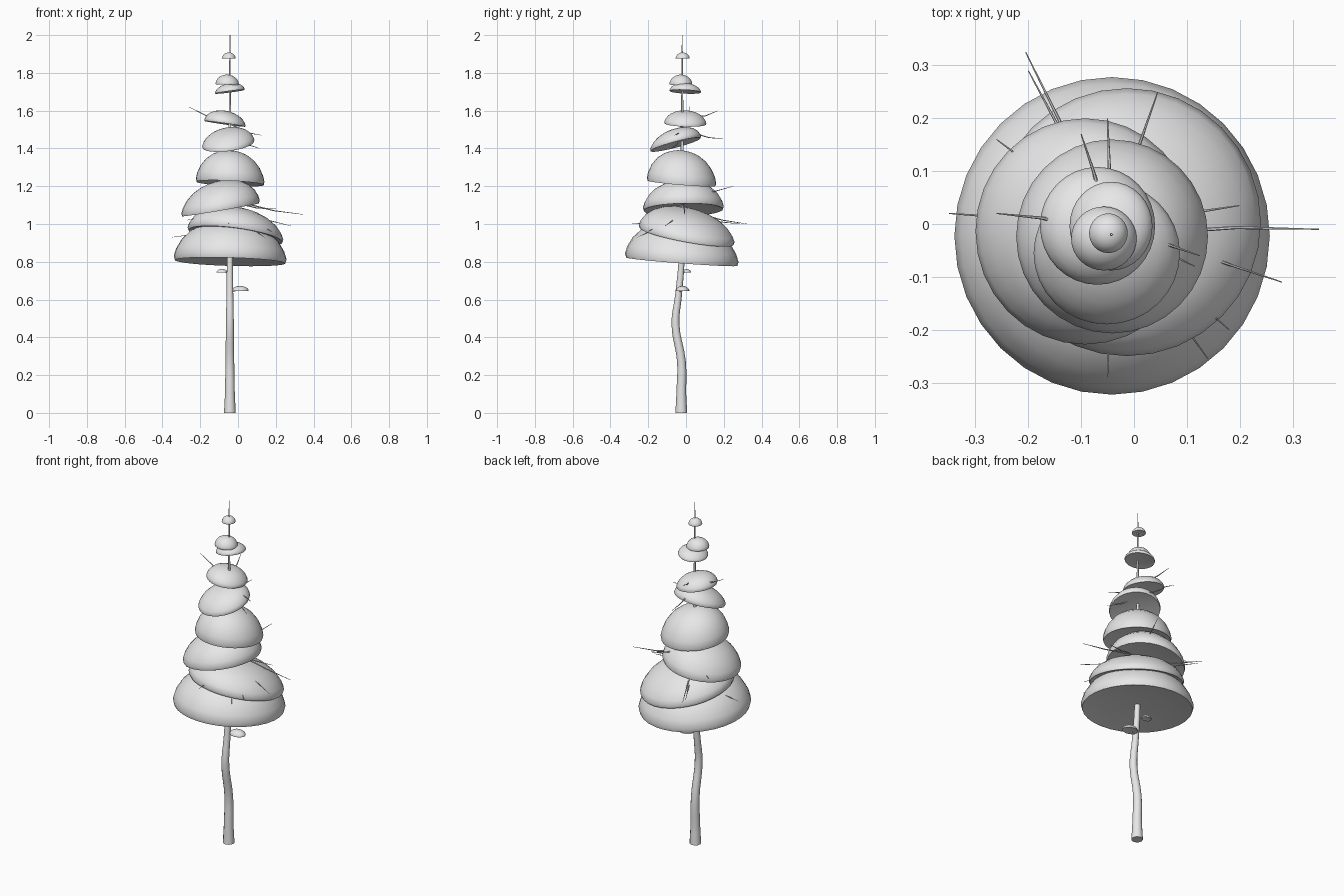
import bpy, bmesh, math
from mathutils import Vector

cube = bpy.data.objects.get("Cube")
if cube:
    bpy.data.objects.remove(cube, do_unlink=True)

grey = bpy.data.materials.new("light grey")
grey.use_nodes = True
grey.diffuse_color = (0.8, 0.8, 0.8, 1)
grey.node_tree.nodes["Principled BSDF"].inputs["Base Color"].default_value = (0.8, 0.8, 0.8, 1)


def finish(obj, angle=50):
    bpy.ops.object.select_all(action="DESELECT")
    obj.select_set(True)
    bpy.context.view_layer.objects.active = obj
    if obj.type == "CURVE":
        bpy.ops.object.convert(target="MESH")
    bpy.ops.object.shade_smooth_by_angle(angle=math.radians(angle))


# Tapered tube through (position, radius) points
def tube(name, points, sides=2, kind="POLY"):
    curve = bpy.data.curves.new(name, "CURVE")
    curve.dimensions = "3D"
    curve.bevel_depth = 1
    curve.bevel_resolution = sides
    curve.use_fill_caps = True
    curve.resolution_u = 4
    spline = curve.splines.new(kind)
    if kind == "BEZIER":
        spline.bezier_points.add(len(points) - 1)
        knots = spline.bezier_points
    else:
        spline.points.add(len(points) - 1)
        knots = spline.points
    for knot, (pos, radius) in zip(knots, points):
        if kind == "BEZIER":
            knot.co = pos
            knot.handle_left_type = knot.handle_right_type = "AUTO"
        else:
            knot.co = (*pos, 1)
        knot.radius = radius
    curve.materials.append(grey)
    obj = bpy.data.objects.new(name, curve)
    bpy.context.collection.objects.link(obj)
    finish(obj)


# Dome with a rounded rim and a hollowed underside, sheared to tilt
PROFILE = [(0.13, .99), (.3, .955), (.5, .87), (.7, .72), (.86, .51), (.96, .28),
           (1, .1), (.98, 0), (.9, .02), (.6, .07), (.2, .1)]


def foliage(name, x0, x1, y0, y1, z, height, slope_x=0, slope_y=0, segments=32):
    cx, cy, rx, ry = (x0 + x1) / 2, (y0 + y1) / 2, (x1 - x0) / 2, (y1 - y0) / 2
    bm = bmesh.new()

    def vert(r, t, a):
        dx, dy = rx * r * math.cos(a), ry * r * math.sin(a)
        return bm.verts.new((cx + dx, cy + dy, z + height * t + slope_x * dx + slope_y * dy))

    angles = [math.tau * i / segments for i in range(segments)]
    rings = [[vert(r, t, a) for a in angles] for r, t in PROFILE]
    top, under = vert(0, 1, 0), vert(0, .1, 0)
    for i in range(segments):
        j = (i + 1) % segments
        bm.faces.new((top, rings[0][i], rings[0][j]))
        bm.faces.new((under, rings[-1][j], rings[-1][i]))
        for a, b in zip(rings, rings[1:]):
            bm.faces.new((a[i], b[i], b[j], a[j]))
    bmesh.ops.recalc_face_normals(bm, faces=bm.faces)
    mesh = bpy.data.meshes.new(name)
    bm.to_mesh(mesh)
    bm.free()
    mesh.materials.append(grey)
    obj = bpy.data.objects.new(name, mesh)
    bpy.context.collection.objects.link(obj)
    finish(obj, 60)


# Trunk, bowed toward the front and tapering to a spike
X = -.043
tube("trunk", [((X, -.025, 0), .031), ((X, -.025, .1), .026), ((X, -.024, .27), .023),
               ((X, -.056, .47), .021), ((X, -.04, .62), .018), ((X, -.024, .8), .016),
               ((X, -.022, 1.1), .012), ((X, -.02, 1.4), .008), ((X, -.02, 1.7), .005),
               ((X, -.02, 2), .002)], 4, "BEZIER")

# Foliage tiers from the bottom up
foliage("foliage_1", -.34, .257, -.323, .278, .80, .22, -.03, -.075)
foliage("foliage_2", -.267, .24, -.25, .257, .935, .15, -.13, -.18)
foliage("foliage_3", -.30, .115, -.228, .2, 1.075, .155, .17, .02)
foliage("foliage_4", -.223, .14, -.207, .16, 1.215, .175, -.05, -.08)
foliage("foliage_5", -.19, .087, -.19, .08, 1.42, .085, .12, .26)
foliage("foliage_6", -.178, .04, -.115, .108, 1.53, .07, -.14, -.03)
foliage("foliage_7", -.122, .035, -.088, .08, 1.7, .045, .13, -.05)
foliage("foliage_8", -.119, .005, -.088, .033, 1.738, .053, -.03, 0)
foliage("foliage_9", -.085, -.012, -.055, .02, 1.875, .033)
foliage("low_tuft_1", -.114, -.055, -.02, .026, .742, .02, segments=16)
foliage("low_tuft_2", -.035, .057, -.055, .018, .645, .027, segments=16)

# Bare twigs: height at the trunk, then the tip
TWIGS = [
    (1.13, .35, -.01, 1.05), (1.12, .2, .035, 1.08), (1.1, .28, -.11, .99),
    (1.1, .18, -.2, .96), (1.09, .14, -.255, .93), (1.08, -.205, .325, 1.0),
    (1.06, -.2, .29, 1.0), (1.0, -.35, .02, .93), (1.16, .045, .25, 1.2),
    (1.05, -.05, -.29, 1.0), (1.14, -.26, .16, 1.09), (1.1, -.27, -.1, 1.02),
    (1.54, -.26, .02, 1.62), (1.56, -.1, .17, 1.6), (1.53, .125, -.06, 1.47),
    (1.48, .115, -.08, 1.4), (1.5, -.05, .2, 1.45), (1.28, .1, -.08, 1.27),
]
for n, (start, tx, ty, tz) in enumerate(TWIGS):
    a = Vector((X, -.022, start))
    b = Vector((tx, ty, tz))
    mid = a.lerp(b, .6) + Vector((0, .008, -.012))
    tube(f"twig_{n + 1}", [(a, .005), (mid, .003), (b, .001)], 1)

# Thin stub carrying each low tuft
tube("tuft_stub_1", [((X, -.02, .74), .004), ((-.09, .003, .75), .003)], 1)
tube("tuft_stub_2", [((X, -.035, .64), .004), ((.02, -.02, .655), .003)], 1)
